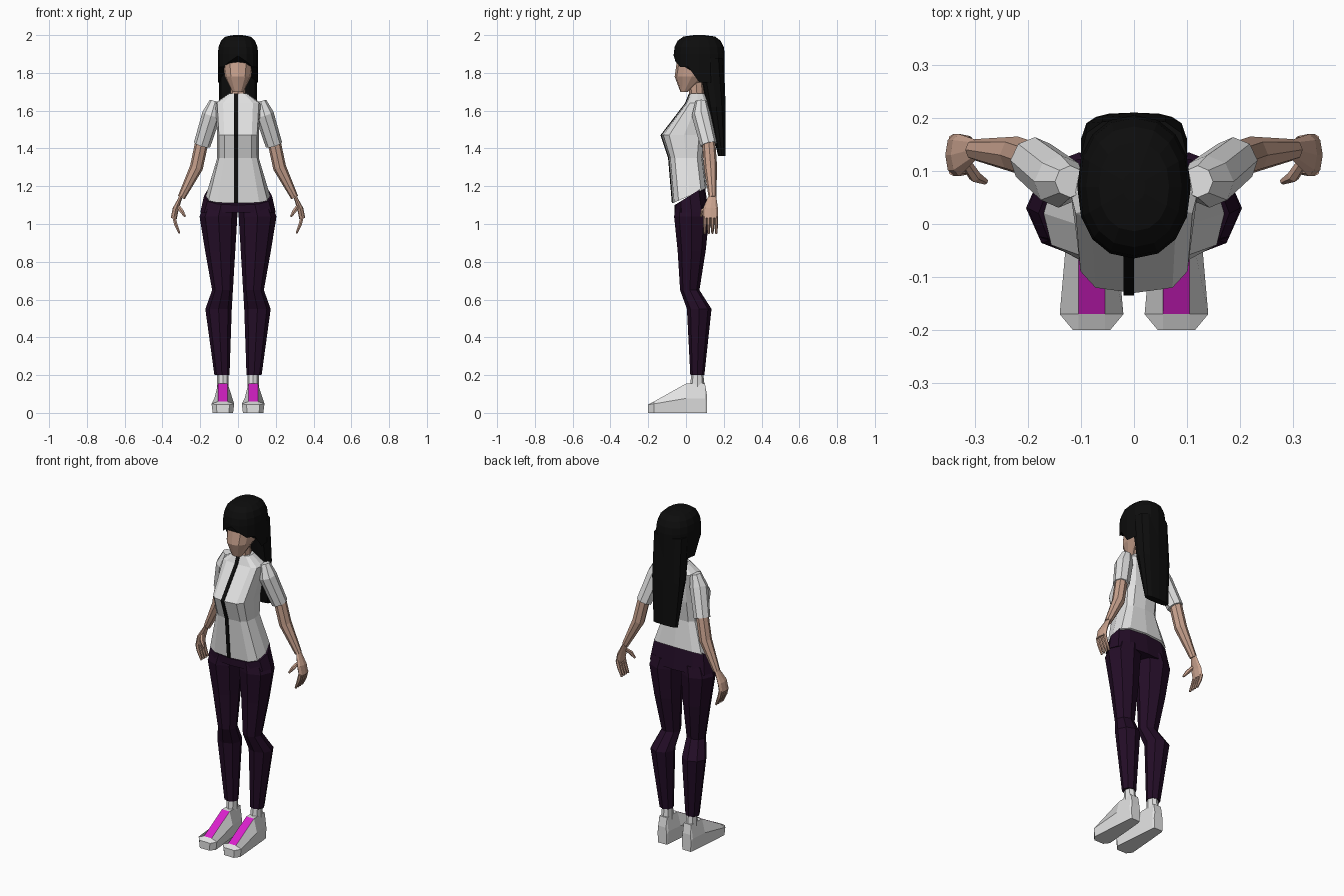
import bpy, bmesh, math
from mathutils import Vector

cube = bpy.data.objects.get("Cube")
if cube:
    bpy.data.objects.remove(cube, do_unlink=True)


def material(name, *rgb):
    mat = bpy.data.materials.new(name)
    mat.use_nodes = True
    mat.diffuse_color = (*rgb, 1)
    shader = mat.node_tree.nodes["Principled BSDF"]
    shader.inputs["Base Color"].default_value = mat.diffuse_color
    return mat


white = material("white fabric", .76, .76, .76)
skin = material("skin", .58, .36, .27)
purple = material("dark purple", .017, .004, .02)
black = material("black", .004, .004, .004)
magenta = material("magenta", .7, .015, .6)


def bridge(name, rings, *mats, rule=None):
    """Join closed rings of points, cap both ends and colour faces by rule."""
    bm = bmesh.new()
    loops = [[bm.verts.new(point) for point in ring] for ring in rings]
    for lower, upper in zip(loops, loops[1:]):
        for i in range(len(lower)):
            bm.faces.new((lower[i - 1], lower[i], upper[i], upper[i - 1]))
    bm.faces.new(loops[0])
    bm.faces.new(loops[-1])
    bmesh.ops.recalc_face_normals(bm, faces=bm.faces)
    if rule:
        for face in bm.faces:
            face.material_index = int(rule(face))
    mesh = bpy.data.meshes.new(name)
    bm.to_mesh(mesh)
    bm.free()
    for mat in mats:
        mesh.materials.append(mat)
    bpy.context.collection.objects.link(bpy.data.objects.new(name, mesh))


def oval(z, depth, rx, ry, tilt=0, x=0, sides=12, power=1):
    """Ring round (x, depth), starting at the front; low power is boxier."""
    def boxy(value):
        return math.copysign(abs(value) ** power, value)
    ring = []
    for i in range(sides):
        angle = math.tau * i / sides
        across, back = boxy(math.sin(angle)), boxy(-math.cos(angle))
        ring.append(Vector((x + rx * across, depth + ry * back, z + tilt * back)))
    return ring


def loft(name, mat, rows, **shape):
    bridge(name, [oval(*row, **shape) for row in rows], mat)


def tube(name, mat, side, path, sides=8, flat=1):
    """Limb along points (x, y, z, radius); flat thins it across."""
    centres = [Vector((side * x, y, z)) for x, y, z, radius in path]
    rings = []
    for k, centre in enumerate(centres):
        along = centres[min(k + 1, len(path) - 1)] - centres[max(k - 1, 0)]
        across = along.cross(Vector((0, 1, 0))).normalized()
        deep = across.cross(along).normalized()
        radius = path[k][-1]
        ring = []
        for i in range(sides):
            angle = math.tau * i / sides
            offset = deep * math.cos(angle) + across * flat * math.sin(angle)
            ring.append(centre + offset * radius)
        rings.append(ring)
    bridge(name, rings, mat)


# Shirt body: hem, waist, bust, shoulders, collar
shirt_rows = [
    (1.15, .02, .17, .09, .04),
    (1.35, 0, .11, .09),
    (1.47, -.01, .11, .12),
    (1.64, .06, .12, .06),
    (1.69, .06, .05, .04),
]
loft("shirt", white, shirt_rows, power=.6)

# Zip plate following the front edge of the shirt
zip_rings = []
for row in shirt_rows:
    front = oval(*row)[0]
    zip_rings.append([front + Vector((x, y, 0)) for x, y in
                      ((-.02, -.005), (0, -.005), (0, .004), (-.02, .004))])
bridge("shirt_zip", zip_rings, black)

# Trouser hips
loft("trouser_hips", purple,
     [(1.15, .02, .18, .08, .05), (1.06, .03, .2, .09)], power=.75)

# Neck and head
loft("neck", skin, [(1.65, .06, .04, .04), (1.8, .05, .04, .04)], sides=8)
loft("head", skin, [
    (1.7, -.01, .03, .02),
    (1.78, .03, .07, .09),
    (1.85, .05, .08, .1),
    (1.93, .05, .08, .09),
], power=.9)

# Hair cap: a dome whose lower edge makes a parted fringe and side locks
cap_sides = 16
cap_rings = []
for step in range(5):
    angle = math.pi / 8 * step
    scale = max(.2, math.sqrt(math.sin(angle)))
    cap_rings.append(oval(1.9 + math.cos(angle) / 10, .07, .107 * scale, .135 * scale,
                          sides=cap_sides, power=.9))
fringe = []
for i, point in enumerate(cap_rings[-1]):
    turn = min(i, cap_sides - i)
    edge = 1.89 - .03 * min(turn, 2) - .08 * (turn > 3)
    fringe.append((point.x, point.y, edge))
bridge("hair_cap", cap_rings + [fringe], black)

# Long hair hanging down the back
loft("hair_back", black, [
    (1.88, .13, .1, .07),
    (1.62, .16, .1, .05),
    (1.36, .19, .08, .02),
], power=.75)


def build_limbs(side, label):
    # Sleeve and arm
    tube(label + "_sleeve", white, side, [
        (.12, .08, 1.65, .03),
        (.14, .08, 1.58, .05),
        (.19, .12, 1.42, .045),
    ])
    tube(label + "_arm", skin, side, [
        (.19, .12, 1.44, .035),
        (.22, .13, 1.3, .035),
        (.3, .14, 1.14, .02),
    ])

    # Hand: flat palm, four fingers and a thumb
    tube(label + "_palm", skin, side, [
        (.3, .14, 1.15, .02),
        (.33, .13, 1.08, .04),
        (.34, .13, 1.03, .04),
    ], flat=.4)
    for finger in range(4):
        y = .1 + finger / 50
        tube(f"{label}_finger_{finger + 1}", skin, side, [
            (.34, y, 1.04, .01),
            (.33, y, 1, .01),
            (.31, y, .95, .006),
        ], sides=6)
    tube(label + "_thumb", skin, side, [
        (.32, .12, 1.1, .01),
        (.3, .09, 1.07, .012),
        (.28, .08, 1.04, .006),
    ], sides=6)

    # Trouser leg: the gap between the legs widens towards the feet
    leg_rings = []
    for z, depth, radius in (
            (1.1, .03, .09), (1.04, .03, .1), (.86, .03, .08),
            (.65, .02, .055), (.55, .07, .07), (.2, .06, .04)):
        gap = min(.045, .06 * (1.1 - z))
        leg_rings.append(oval(z, depth, radius, radius * .93,
                              x=side * (gap + radius), sides=8))
    bridge(label + "_trouser_leg", leg_rings, purple)

    # Ankle sock
    middle = side * .08
    loft(label + "_sock", white, [(.22, .06, .03, .03), (.13, .06, .03, .04)],
         x=middle, sides=8)

    # Shoe: six-sided sections from toe to heel
    sections = []
    for y, wide, high in ((-.2, .035, .045), (-.17, .06, .06), (0, .045, .155),
                          (.1, .035, .155), (.11, .03, .1)):
        half = [(wide * .9, 0), (wide, .03 + high * .3), (.025, high)]
        sections.append([(middle + x, y, z) for x, z in half]
                        + [(middle - x, y, z) for x, z in reversed(half)])

    # The tongue panel is the sloping top between toe and ankle
    def is_tongue(face):
        centre = face.calc_center_median()
        return (face.normal.z > .7 and abs(centre.x - middle) < .01
                and -.15 < centre.y < 0)
    bridge(label + "_shoe", sections, white, magenta, rule=is_tongue)


build_limbs(1, "left")
build_limbs(-1, "right")
